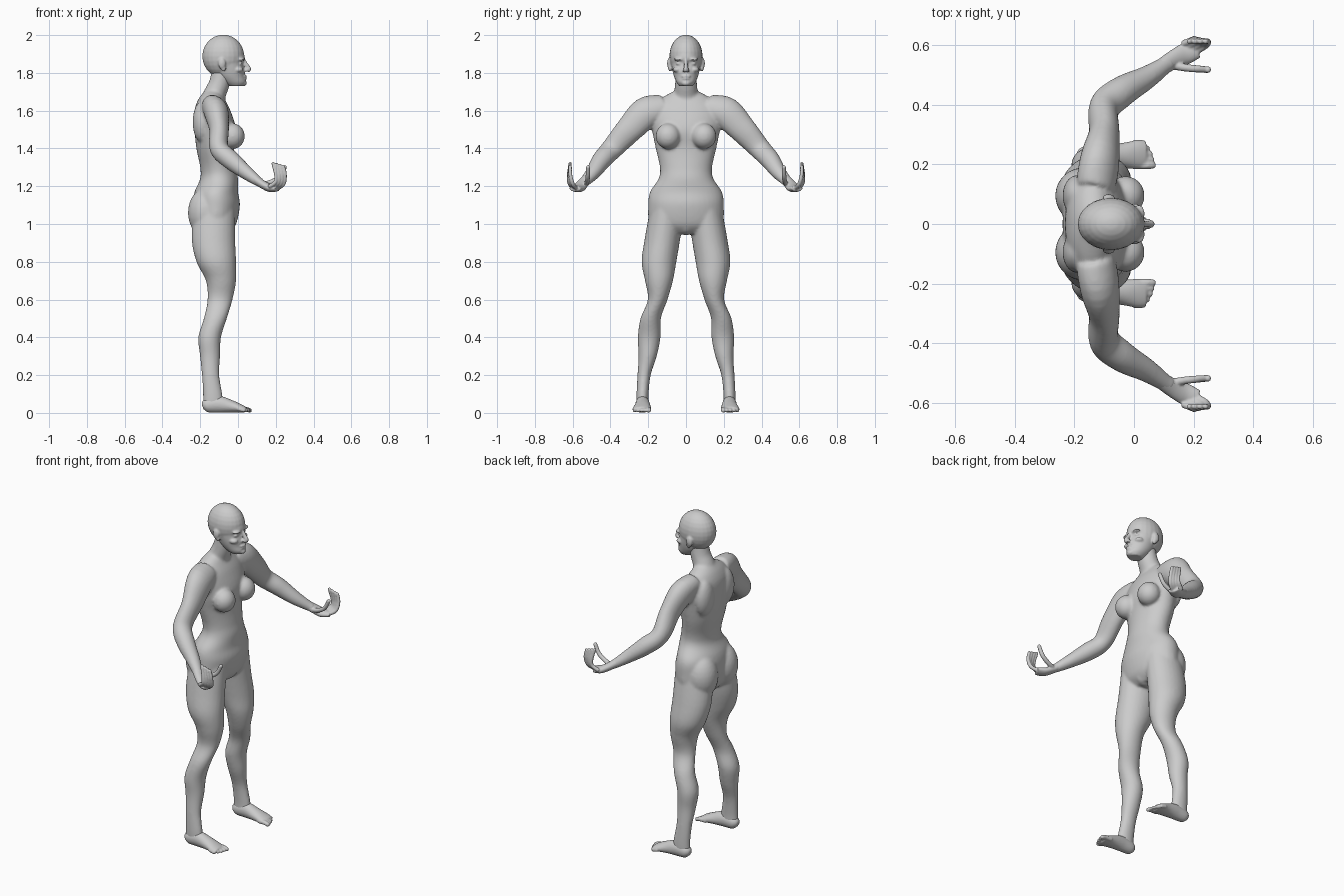
import bpy
import bmesh
from math import cos, sin, pi
from mathutils import Vector, Matrix

old_cube = bpy.data.objects.get("Cube")
if old_cube:
    bpy.data.objects.remove(old_cube, do_unlink=True)

# One plain clay colour for the whole figure
clay = bpy.data.materials.new("clay_grey")
clay.use_nodes = True
clay_colour = (.6, .6, .6, 1)
clay.diffuse_color = clay_colour
clay.node_tree.nodes["Principled BSDF"].inputs["Base Color"].default_value = clay_colour

PAIR = (1, -1)
MIDDLE = (1,)
SIDE_AXIS = Vector((0, 1, 0))
UP = Vector((0, 0, 1))


def smooth_rows(rows, steps=5):
    """Resample section rows with a Catmull-Rom spline."""
    rows = [Vector(row) for row in rows]
    padded = [rows[0]] + rows + [rows[-1]]
    result = []
    for before, start, end, after in zip(padded, padded[1:], padded[2:], padded[3:]):
        for step in range(steps):
            t = step / steps
            slope_in, slope_out = (end - before) / 2, (after - start) / 2
            delta = end - start
            result.append(start + slope_in * t
                          + (delta * 3 - slope_in * 2 - slope_out) * t ** 2
                          + (slope_in + slope_out - delta * 2) * t ** 3)
    result.append(rows[-1])
    return result


def tube(bm, rows, sides=MIDDLE, upright=False, segments=28):
    """Loft ellipses through rows of x, y, z and two radii."""
    sections = smooth_rows(rows)
    centres = [Vector(section[:3]) for section in sections]
    for side in sides:
        rings = []
        for i, section in enumerate(sections):
            along = centres[min(i + 1, len(centres) - 1)] - centres[max(i - 1, 0)]
            along = UP if upright else along.normalized()
            u = along.cross(SIDE_AXIS).normalized()
            v = along.cross(u)
            ring = []
            for k in range(segments):
                angle = 2 * pi * k / segments
                point = centres[i] + u * cos(angle) * section[3] + v * sin(angle) * section[4]
                ring.append(bm.verts.new((point.x, point.y * side, point.z)))
            rings.append(ring)
        for lower, upper in zip(rings, rings[1:]):
            for k in range(segments):
                n = (k + 1) % segments
                bm.faces.new((lower[k], lower[n], upper[n], upper[k]))
        bm.faces.new(rings[0])
        bm.faces.new(rings[-1])


def stack(bm, rows):
    """Loft level sections given as height, back, front and half width."""
    tube(bm, [((back + front) / 2, 0, z, (front - back) / 2, width)
              for z, back, front, width in rows], upright=True, segments=40)


def ball(bm, centre, radii, sides=MIDDLE):
    for side in sides:
        place = Matrix.Translation((centre[0], centre[1] * side, centre[2]))
        bmesh.ops.create_uvsphere(bm, u_segments=24, v_segments=14, radius=1,
                                  matrix=place @ Matrix.Diagonal((*radii, 1)))


def digit(bm, path, radius):
    """Finger or toe: a tapering tube with a rounded tip."""
    rows = [(*point, radius * (1 - i * .07), radius * (1 - i * .07))
            for i, point in enumerate(path)]
    tube(bm, rows, PAIR, segments=14)
    ball(bm, path[-1], [rows[-1][3]] * 3, PAIR)


def finish(bm, name, voxel, relax):
    """Fuse the overlapping volumes into one smooth skin."""
    bmesh.ops.recalc_face_normals(bm, faces=bm.faces)
    mesh = bpy.data.meshes.new(name)
    bm.to_mesh(mesh)
    bm.free()
    mesh.materials.append(clay)
    mesh.shade_smooth()
    obj = bpy.data.objects.new(name, mesh)
    bpy.context.collection.objects.link(obj)
    fuse = obj.modifiers.new("fuse", 'REMESH')
    fuse.mode = 'VOXEL'
    fuse.voxel_size = voxel
    fuse.use_smooth_shade = True
    soften = obj.modifiers.new("soften", 'SMOOTH')
    soften.factor = .5
    soften.iterations = relax


# Torso, from shoulders to crotch
body = bmesh.new()
stack(body, [
    (1.7, -.18, -.09, .07), (1.66, -.21, -.07, .14), (1.6, -.23, -.04, .19),
    (1.5, -.23, -.01, .18), (1.4, -.22, -.02, .16), (1.3, -.2, -.01, .138),
    (1.24, -.2, 0, .145), (1.17, -.23, 0, .19), (1.1, -.24, .01, .2),
    (1, -.23, -.01, .19), (.95, -.2, -.05, .11)])
# Neck leaning forward
tube(body, [(-.14, 0, 1.6, .07, .08), (-.125, 0, 1.68, .06, .066),
            (-.1, 0, 1.74, .055, .058), (-.08, 0, 1.82, .055, .055)])
# Breasts, shoulder blades, buttocks and pubic mound
ball(body, (-.028, .095, 1.465), (.064, .066, .068), PAIR)
ball(body, (-.19, .095, 1.54), (.05, .07, .11), PAIR)
ball(body, (-.17, .095, 1.06), (.095, .095, .13), PAIR)
ball(body, (-.09, 0, .99), (.07, .05, .05))

# Legs
tube(body, [
    (-.125, .1, 1.08, .11, .09), (-.13, .125, .92, .115, .094),
    (-.115, .143, .8, .105, .092), (-.09, .143, .7, .08, .074),
    (-.095, .15, .6, .066, .052), (-.12, .187, .5, .061, .054),
    (-.15, .195, .4, .06, .06), (-.148, .203, .3, .053, .048),
    (-.145, .222, .2, .046, .035), (-.134, .23, .1, .051, .032),
    (-.13, .23, .04, .055, .032)], PAIR, upright=True)

# Arms, reaching out and then forward
tube(body, [
    (-.13, .12, 1.62, .06, .07), (-.115, .21, 1.59, .065, .085),
    (-.1, .3, 1.5, .052, .072), (-.1, .39, 1.4, .05, .058),
    (-.04, .445, 1.34, .05, .052), (.04, .49, 1.275, .038, .04),
    (.1, .53, 1.23, .027, .03), (.125, .545, 1.215, .023, .028)], PAIR)
finish(body, "body", .008, 6)

# Head: cranium, face and jaw
head = bmesh.new()
ball(head, (-.078, 0, 1.888), (.111, .088, .114))
stack(head, [
    (1.73, -.05, .03, .035), (1.75, -.08, .042, .05), (1.78, -.11, .036, .063),
    (1.81, -.13, .036, .071), (1.85, -.15, .027, .078), (1.88, -.15, .036, .078),
    (1.92, -.15, .026, .07)])
# Nose and nostrils
tube(head, [(.026, 0, 1.87, .012, .009), (.045, 0, 1.84, .012, .01),
            (.058, 0, 1.82, .012, .012), (.05, 0, 1.808, .009, .014)])
ball(head, (.045, .011, 1.814), (.012, .008, .008), PAIR)
# Lips and chin
ball(head, (.034, 0, 1.782), (.013, .026, .007))
ball(head, (.033, 0, 1.77), (.013, .023, .007))
ball(head, (.027, 0, 1.745), (.02, .024, .016))
# Brow ridges, eyes and cheekbones
ball(head, (.016, .035, 1.872), (.02, .03, .009), PAIR)
ball(head, (.01, .036, 1.849), (.014, .017, .009), PAIR)
ball(head, (.0, .045, 1.817), (.028, .024, .016), PAIR)
# Ears: rim and lobe
ball(head, (-.085, .088, 1.85), (.02, .012, .03), PAIR)
ball(head, (-.077, .084, 1.825), (.013, .01, .018), PAIR)
finish(head, "head", .005, 3)

# Hands: palm, four curled fingers and thumb
hands = bmesh.new()
tube(hands, [(.09, .525, 1.238, .025, .028), (.13, .55, 1.21, .022, .032),
             (.17, .57, 1.19, .021, .036), (.21, .588, 1.188, .015, .032)], PAIR)
for i in range(4):
    digit(hands, [
        (.2 - .012 * i, .575 + .01 * i, 1.185 + .004 * i),
        (.24 - .014 * i, .598 + .007 * i, 1.21 + .004 * i),
        (.249 - .016 * i, .612 + .003 * i, 1.26),
        (.24 - .018 * i, .613, 1.305 + .005 * i)], .0115)
digit(hands, [(.12, .535, 1.21), (.17, .525, 1.22),
              (.22, .52, 1.25), (.248, .518, 1.3)], .014)
finish(hands, "hands", .004, 2)

# Feet: heel to ball, then toes fanning along the front edge
feet = bmesh.new()
tube(feet, [
    (-.188, .23, .034, .016, .016), (-.165, .23, .04, .037, .032),
    (-.1, .23, .045, .044, .037), (-.04, .23, .035, .034, .042),
    (.01, .232, .024, .023, .048), (.04, .232, .017, .015, .044)], PAIR)
for i in range(5):
    y = .197 + .019 * i
    reach = .062 - .004 * i * i / 2
    digit(feet, [(0, y, .02), (reach - .02, y, .019), (reach, y, .013)],
          .011 if i else .014)
finish(feet, "feet", .005, 2)
